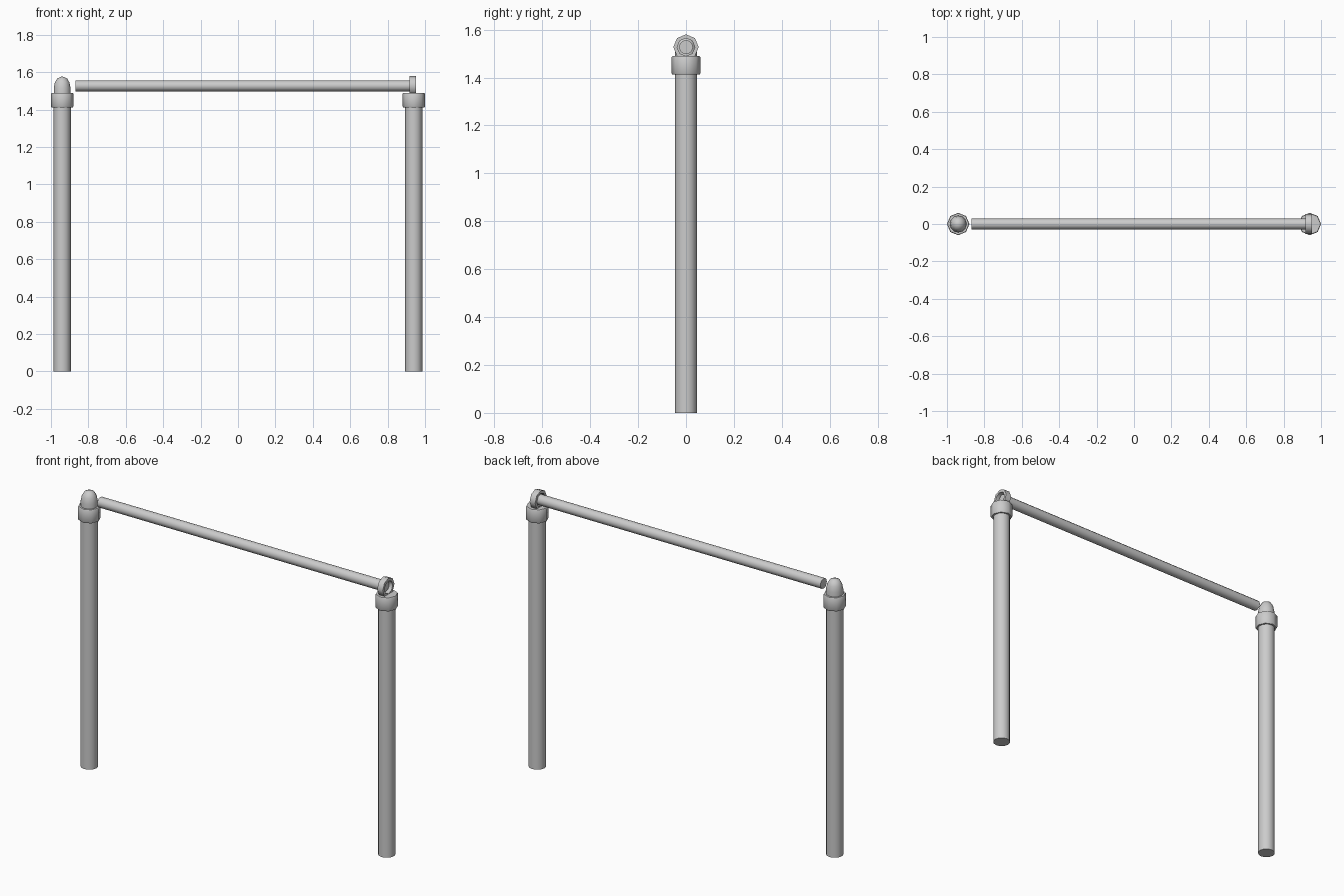
import bpy, math

if "Cube" in bpy.data.objects:
    bpy.data.objects.remove(bpy.data.objects["Cube"])

SIDES = 8
POST_X, RAIL_Z = 0.94, 1.527


def lathe(name, profile, loc, sides=SIDES, along_x=False, closed=False):
    """Spin a (radius, height) profile around its axis; radius 0 makes a pole."""
    verts, faces, rows = [], [], []
    for r, h in profile:
        row = []
        for i in range(1 if r == 0 else sides):
            a = 2 * math.pi * i / sides
            u, v = r * math.cos(a), r * math.sin(a)
            row.append(len(verts))
            verts.append((h, u, v) if along_x else (u, v, h))
        rows.append(row * sides if r == 0 else row)
    pairs = list(zip(rows, rows[1:])) + ([(rows[-1], rows[0])] if closed else [])
    for lo, hi in pairs:
        for i in range(sides):
            j = (i + 1) % sides
            quad = [lo[i], lo[j], hi[j], hi[i]]
            faces.append(list(dict.fromkeys(quad)))
    mesh = bpy.data.meshes.new(name)
    mesh.from_pydata(verts, [], faces)
    obj = bpy.data.objects.new(name, mesh)
    obj.location = loc
    bpy.context.collection.objects.link(obj)
    bpy.context.view_layer.objects.active = obj
    bpy.ops.object.select_all(action='DESELECT')
    obj.select_set(True)
    bpy.ops.object.shade_smooth_by_angle(angle=math.radians(50))
    return obj


# Posts with wider collars on top
for side, x in (("left", -POST_X), ("right", POST_X)):
    lathe(side + "_post", [(0, 0), (0.046, 0), (0.046, 1.42)], (x, 0, 0), 12)
    lathe(side + "_collar",
          [(0.046, 1.412), (0.057, 1.412), (0.06, 1.417), (0.06, 1.484),
           (0.057, 1.489), (0, 1.489)], (x, 0, 0))

# Domed stop on the left post
lathe("dome_cap", [(0.045, 1.485), (0.045, 1.515), (0.039, 1.545),
                   (0.026, 1.567), (0, 1.578)], (-POST_X, 0, 0), 12)

# Ring holder on the right post
lathe("rail_ring", [(0.053, 0.917), (0.053, 0.952), (0.037, 0.952), (0.037, 0.917)],
      (0, 0, RAIL_Z), along_x=True, closed=True)

# Crossbar running through the ring
lathe("crossbar", [(0, -0.87), (0.029, -0.87), (0.029, 0.935), (0, 0.935)],
      (0, 0, RAIL_Z), 12, along_x=True)
